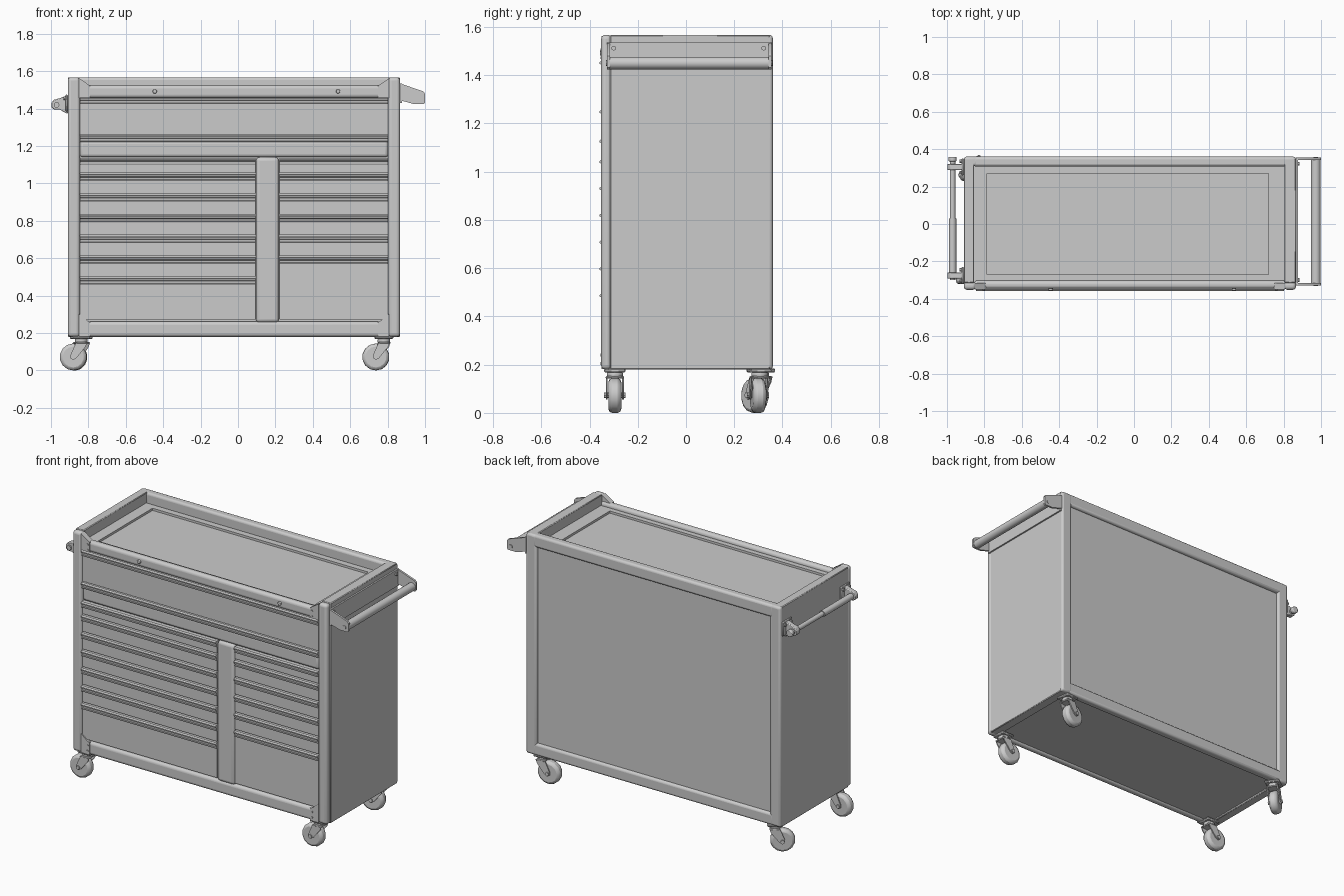
import bpy, bmesh, math
from mathutils import Vector, Matrix

if "Cube" in bpy.data.objects:
    bpy.data.objects.remove(bpy.data.objects["Cube"])


def finish(name, bm, bevel=0.0, segs=3, smooth=True):
    bmesh.ops.recalc_face_normals(bm, faces=bm.faces)
    me = bpy.data.meshes.new(name)
    bm.to_mesh(me)
    bm.free()
    ob = bpy.data.objects.new(name, me)
    bpy.context.collection.objects.link(ob)
    if bevel:
        m = ob.modifiers.new("bevel", 'BEVEL')
        m.width, m.segments, m.limit_method = bevel, segs, 'ANGLE'
    if smooth:
        bpy.ops.object.select_all(action='DESELECT')
        ob.select_set(True)
        bpy.context.view_layer.objects.active = ob
        bpy.ops.object.shade_smooth_by_angle(angle=math.radians(35))
    return ob


def box(name, x0, x1, y0, y1, z0, z1, bevel=0.0, segs=3):
    bm = bmesh.new()
    bmesh.ops.create_cube(bm, size=1)
    for v in bm.verts:
        v.co = Vector(((x0 + x1) / 2 + v.co.x * (x1 - x0),
                       (y0 + y1) / 2 + v.co.y * (y1 - y0),
                       (z0 + z1) / 2 + v.co.z * (z1 - z0)))
    return finish(name, bm, bevel, segs, bevel > 0)


def prism(name, pts, axis, a, b, bevel=0.0):
    """Extrude a 2D outline along x (pts = y,z) or along y (pts = x,z)."""
    place = (lambda p, t: (t, p[0], p[1])) if axis == 'x' else (lambda p, t: (p[0], t, p[1]))
    bm = bmesh.new()
    face = bm.faces.new([bm.verts.new(place(p, a)) for p in pts])
    ext = bmesh.ops.extrude_face_region(bm, geom=[face])
    shift = Vector(place((0, 0), b - a))
    bmesh.ops.translate(bm, vec=shift, verts=[g for g in ext['geom'] if isinstance(g, bmesh.types.BMVert)])
    return finish(name, bm, bevel, 2)


def rod(name, p, q, r, sides=12, bevel=0.0):
    p, q = Vector(p), Vector(q)
    bm = bmesh.new()
    m = Matrix.Translation((p + q) / 2) @ (q - p).to_track_quat('Z', 'Y').to_matrix().to_4x4()
    bmesh.ops.create_cone(bm, cap_ends=True, segments=sides, radius1=r, radius2=r,
                          depth=(q - p).length, matrix=m)
    return finish(name, bm, bevel, 2)


L, R = -0.91, 0.866            # outer sides
IL, IR = -0.845, 0.803         # inner edges of the front posts
F, B = -0.352, 0.36            # front and back
BOT, TOP = 0.18, 1.567
CX = (L + R) / 2

# Cabinet body, with slightly recessed back, bottom and worktop
box("cabinet_core", L + 0.03, R - 0.03, -0.318, 0.342, BOT + 0.012, 1.488)
for side, a, b in (("left", L, L + 0.055), ("right", R - 0.062, R)):
    box(side + "_side_panel", a, b, -0.315, B - 0.012, BOT, TOP, 0.004, 1)

# Back frame
for side, a, b in (("left", L, L + 0.075), ("right", R - 0.075, R)):
    box(side + "_back_post", a, b, 0.31, B, BOT, TOP, 0.014)
box("back_top_rail", L + 0.05, R - 0.05, 0.308, B, 1.49, TOP, 0.014)
box("back_bottom_rail", L + 0.05, R - 0.05, 0.308, B, BOT, 0.255, 0.014)

# Front frame
for side, a, b in (("left", L, IL), ("right", IR, R)):
    box(side + "_front_post", a, b, F, -0.308, BOT, TOP, 0.018, 4)
box("front_top_rail", IL - 0.01, IR + 0.01, F + 0.006, -0.302, 1.457, 1.525, 0.018, 4)
box("front_bottom_rail", IL - 0.01, IR + 0.01, F + 0.006, -0.302, BOT, 0.262, 0.018, 4)
box("middle_rail", IL, IR, F + 0.008, -0.31, 1.14, 1.228, 0.018, 4)
box("drawer_divider", 0.096, 0.218, F + 0.004, -0.31, 0.256, 1.14, 0.02, 4)

# Worktop ledge around the recessed mat
for n, x0, x1, y0, y1 in (("left", IL - 0.02, -0.785, -0.31, 0.31), ("right", 0.72, IR + 0.01, -0.31, 0.31),
                          ("front", -0.785, 0.72, -0.31, -0.27), ("back", -0.785, 0.72, 0.27, 0.31)):
    box(n + "_worktop_ledge", x0, x1, y0, y1, 1.475, 1.502)

# Corner gussets with bolts
for side, x, s in (("left", IL, 1), ("right", IR, -1)):
    prism(side + "_top_gusset", [(x - s * 0.004, 1.562), (x + s * 0.055, 1.522), (x + s * 0.055, 1.457),
                                 (x - s * 0.004, 1.457)], 'y', F + 0.002, -0.315)
    prism(side + "_bottom_gusset", [(x - s * 0.004, 0.302), (x + s * 0.045, 0.262), (x + s * 0.055, 0.262),
                                    (x + s * 0.055, BOT + 0.002), (x - s * 0.004, BOT + 0.002)],
          'y', F + 0.002, -0.315)
    for z in (1.505, 1.472, 0.24, 0.205):
        rod(side + "_gusset_bolt", (x + s * 0.042, F - 0.003, z), (x + s * 0.042, F + 0.01, z), 0.006, 8)

# Small knobs on the top rail
for x in (-0.445, 0.535):
    rod("top_rail_knob", (x, F - 0.004, 1.492), (x, F + 0.015, 1.492), 0.012, 10, 0.003)


# Drawers: flat front plus a full-width pull along the top edge
def pull(name, x0, x1, top, h=0.036):
    prism(name, [(-0.325, top), (-0.350, top), (-0.358, top - 0.006), (-0.358, top - 0.013),
                 (-0.349, top - 0.018), (-0.347, top - h + 0.006), (-0.353, top - h + 0.004),
                 (-0.351, top - h), (-0.325, top - h)], 'x', x0, x1)


def drawer(name, x0, x1, z0, z1):
    box(name, x0, x1, -0.343, -0.315, z0 + 0.006, z1 - 0.004)
    pull(name + "_pull", x0, x1, z1)


drawer("wide_top_drawer", IL, IR, 1.255, 1.46)
pull("wide_drawer_lower_trim", IL, IR, 1.257)
tops = [1.135] + [1.05 - 0.111 * i for i in range(6)]
for name, x0, x1, n in (("left_drawer", IL, 0.094, 7), ("right_drawer", 0.221, IR, 6)):
    for i in range(n):
        low = tops[i + 1] if i < n - 1 else 0.266
        drawer(f"{name}_{i + 1}", x0, x1, low, tops[i])

# Right push handle: wall plate, tapered end brackets and a thick bar
box("right_handle_plate", R - 0.002, R + 0.01, -0.325, 0.35, 1.43, 1.535)
for n, y in (("front", -0.328), ("back", 0.342)):
    prism(n + "_right_handle_bracket", [(R, 1.535), (0.99, 1.492), (1.0, 1.48), (1.0, 1.432),
                                        (0.992, 1.424), (0.94, 1.424), (R, 1.445)], 'y', y, y + 0.013)
    rod(n + "_right_bracket_bolt", (0.972, y - 0.004, 1.45), (0.972, y + 0.017, 1.45), 0.012, 8)
for y in (-0.3, 0.322):
    rod("right_plate_screw", (R, y, 1.512), (R + 0.018, y, 1.512), 0.01, 8)
rod("right_handle_bar", (0.972, -0.322, 1.45), (0.972, 0.348, 1.45), 0.026, 16)

# Left handle: thin bar with a thicker grip, on two small brackets
for n, y in (("front", -0.275), ("back", 0.305)):
    box(n + "_left_handle_base", L - 0.012, L, y - 0.045, y + 0.045, 1.385, 1.475, 0.004, 1)
    prism(n + "_left_handle_bracket", [(L, 1.472), (-0.955, 1.455), (-0.985, 1.447), (-0.998, 1.43),
                                       (-0.998, 1.408), (-0.985, 1.396), (-0.955, 1.395), (L, 1.372)],
          'y', y - 0.016, y + 0.016, 0.004)
    for d in (-0.03, 0.03):
        rod(n + "_left_base_screw", (L - 0.022, y + d, 1.455), (L, y + d, 1.455), 0.009, 8)
rod("left_handle_bar", (-0.97, -0.3, 1.42), (-0.97, 0.355, 1.42), 0.015)
rod("left_handle_grip", (-0.97, -0.258, 1.42), (-0.97, 0.03, 1.42), 0.02)
rod("left_handle_end_cap", (-0.97, 0.335, 1.42), (-0.97, 0.359, 1.42), 0.023, 10, 0.005)


# Swivel casters: plate, bearing, two fork cheeks and a rounded tyre
def caster(name, x, y, angle):
    parts = [box(name + "_plate", -0.045, 0.045, -0.045, 0.045, 0.168, 0.184, 0.005, 1),
             rod(name + "_swivel", (0, 0, 0.148), (0, 0, 0.17), 0.034, 12, 0.006),
             box(name + "_fork_crown", -0.028, 0.032, -0.038, 0.038, 0.142, 0.153, 0.004, 1),
             rod(name + "_axle", (-0.043, -0.044, 0.073), (-0.043, 0.044, 0.073), 0.012, 8),
             rod(name + "_wheel", (-0.043, -0.027, 0.072), (-0.043, 0.027, 0.072), 0.072, 14, 0.016)]
    for side, s in (("near", -1), ("far", 1)):
        parts.append(prism(f"{name}_{side}_fork", [(-0.028, 0.15), (0.032, 0.15), (0.022, 0.125), (-0.026, 0.066),
                                                   (-0.043, 0.056), (-0.058, 0.066), (-0.058, 0.082)],
                           'y', s * 0.030, s * 0.037))
    m = Matrix.Translation((x, y, 0)) @ Matrix.Rotation(angle, 4, 'Z')
    for ob in parts:
        ob.data.transform(m)


caster("front_left_caster", -0.838, -0.295, 0.0)
caster("front_right_caster", 0.78, -0.295, 0.0)
caster("back_left_caster", -0.838, 0.31, math.radians(35))
caster("back_right_caster", 0.78, 0.305, math.radians(8))
